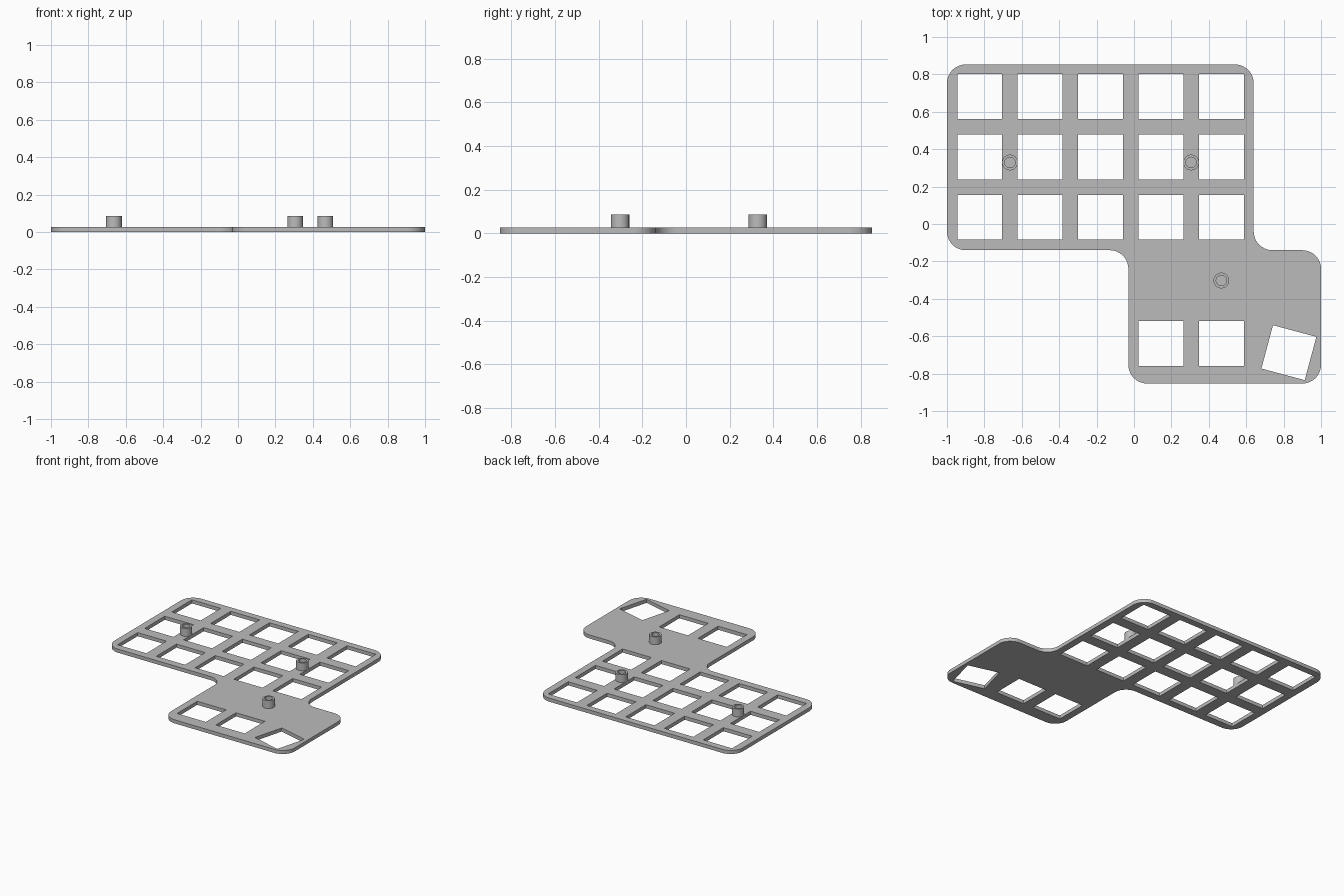
import bpy, bmesh
from math import radians, pi, sin, cos
from mathutils import Vector, Matrix

cube = bpy.data.objects.get("Cube")
if cube:
    bpy.data.objects.remove(cube, do_unlink=True)

THICK, TOP = 0.027, 0.086
RADIUS, HOLE, PITCH = 0.1, 0.24, 0.323

grey = bpy.data.materials.new("plain grey")
grey.use_nodes = True
grey.diffuse_color = (0.5, 0.5, 0.5, 1)
grey.node_tree.nodes["Principled BSDF"].inputs["Base Color"].default_value = grey.diffuse_color


def rounded(corners, radius, steps=10):
    """Replace each right-angled corner with an arc."""
    pts = []
    for i, c in enumerate(corners):
        c = Vector(c)
        a = (Vector(corners[i - 1]) - c).normalized() * radius
        b = (Vector(corners[(i + 1) % len(corners)]) - c).normalized() * radius
        for k in range(steps + 1):
            t = pi / 2 * k / steps
            pts.append(c + a * (1 - sin(t)) + b * (1 - cos(t)))
    return pts


def square(x, y, angle=0):
    """Corners of a switch opening."""
    turn = Matrix.Rotation(radians(angle), 2)
    h = HOLE / 2
    return [Vector((x, y)) + turn @ Vector(p) for p in ((-h, -h), (h, -h), (h, h), (-h, h))]


def ring(radius, x, y, sides=40):
    return [Vector((x + radius * cos(2 * pi * i / sides), y + radius * sin(2 * pi * i / sides)))
            for i in range(sides)]


def slab(name, loops, z0, z1):
    """Fill the loops (outline first, then holes) and extrude upward."""
    bm = bmesh.new()
    for loop in loops:
        vs = [bm.verts.new((p.x, p.y, z0)) for p in loop]
        for i, v in enumerate(vs):
            bm.edges.new((vs[i - 1], v))
    bmesh.ops.triangle_fill(bm, edges=bm.edges[:], use_beauty=True, normal=(0, 0, 1))
    out = bmesh.ops.extrude_face_region(bm, geom=bm.faces[:], use_keep_orig=True)
    moved = [g for g in out["geom"] if isinstance(g, bmesh.types.BMVert)]
    bmesh.ops.translate(bm, verts=moved, vec=(0, 0, z1 - z0))
    bmesh.ops.recalc_face_normals(bm, faces=bm.faces[:])
    mesh = bpy.data.meshes.new(name)
    bm.to_mesh(mesh)
    bm.free()
    mesh.materials.append(grey)
    obj = bpy.data.objects.new(name, mesh)
    bpy.context.collection.objects.link(obj)
    bpy.ops.object.select_all(action="DESELECT")
    obj.select_set(True)
    bpy.context.view_layer.objects.active = obj
    bpy.ops.object.shade_smooth_by_angle(angle=radians(30))
    return obj


# Plate: stepped outline with switch openings
outline = rounded([(-1, 0.853), (-1, -0.14), (-0.03, -0.14), (-0.03, -0.853),
                   (1, -0.853), (1, -0.14), (0.64, -0.14), (0.64, 0.853)], RADIUS)
columns = [-0.825 + PITCH * i for i in range(5)]
holes = [square(x, 0.682 - PITCH * r) for x in columns for r in range(3)]
holes += [square(x, -0.639) for x in columns[3:]]
holes.append(square(0.828, -0.688, -15))
slab("switch_plate", [outline] + holes, 0, THICK)

# Hollow standoffs on top of the plate
for name, x, y in (("left", columns[0] + PITCH / 2, 0.329),
                   ("right", columns[3] + PITCH / 2, 0.329),
                   ("front", columns[4], -0.302)):
    slab(name + "_standoff", [ring(0.042, x, y), ring(0.028, x, y)], THICK, TOP)
